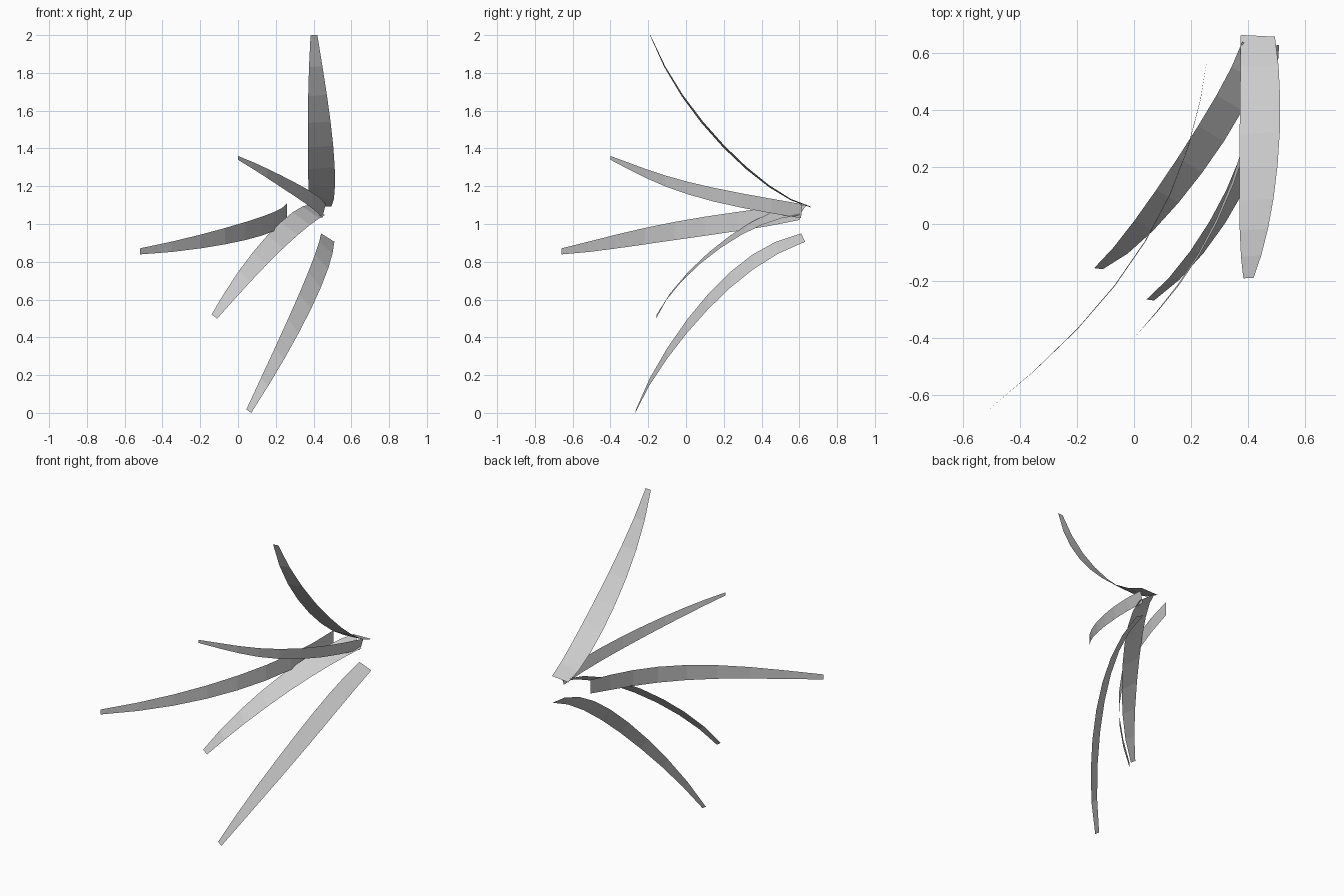
import bpy, bmesh
from mathutils import Vector

if "Cube" in bpy.data.objects:
    bpy.data.objects.remove(bpy.data.objects["Cube"])

SEGMENTS = 8


def lagrange(points, t):
    """Smooth curve through evenly spaced control points, t in 0..1."""
    n = len(points) - 1
    result = Vector((0, 0, 0))
    for i, p in enumerate(points):
        w = 1.0
        for j in range(n + 1):
            if j != i:
                w *= (t * n - j) / (i - j)
        result += Vector(p) * w
    return result


def make_blade(name, midline, half_width):
    """Thin curved strip: midline from tip to root, half-width vector at tip, middle, root."""
    bm = bmesh.new()
    rows = []
    for k in range(SEGMENTS + 1):
        t = k / SEGMENTS
        mid, half = lagrange(midline, t), lagrange(half_width, t)
        rows.append((bm.verts.new(mid - half), bm.verts.new(mid + half)))
    for (a, b), (c, d) in zip(rows, rows[1:]):
        bm.faces.new((a, b, d, c))
    mesh = bpy.data.meshes.new(name)
    bm.to_mesh(mesh)
    bm.free()
    obj = bpy.data.objects.new(name, mesh)
    bpy.context.collection.objects.link(obj)
    return obj


# Upright blade
make_blade("upright_blade",
           [(.402, -.19, 2), (.421, -.02, 1.68), (.437, .2, 1.41), (.443, .44, 1.2), (.435, .661, 1.09)],
           [(.018, .001, .001), (.067, .003, .005), (.06, -.003, .003)])

# Long blade sweeping to the left
make_blade("long_side_blade",
           [(-.52, -.66, .855), (-.2, -.37, .907), (.04, -.06, .963), (.19, .27, 1.013), (.26, .6, 1.065)],
           [(0, 0, .016), (.001, -.001, .048), (0, 0, .044)])

# Broad blade drooping to the left
make_blade("drooping_blade",
           [(-.125, -.157, .51), (.035, -.005, .722), (.197, .207, .905), (.335, .425, 1.028), (.42, .62, 1.075)],
           [(.015, -.002, -.011), (.043, -.026, -.033), (.04, -.02, -.028)])

# Short blade rising to the left
make_blade("rising_blade",
           [(0, -.4, 1.35), (.155, -.215, 1.268), (.29, .01, 1.19), (.395, .295, 1.124), (.455, .612, 1.068)],
           [(0, 0, .01), (.003, -.003, .034), (.01, .003, .037)])

# Lowest blade reaching the ground
make_blade("lower_blade",
           [(.057, -.267, .009), (.22, -.1, .315), (.355, .118, .59), (.442, .355, .80), (.475, .62, .928)],
           [(.013, -.002, -.009), (.031, -.001, -.041), (.035, .01, -.022)])
